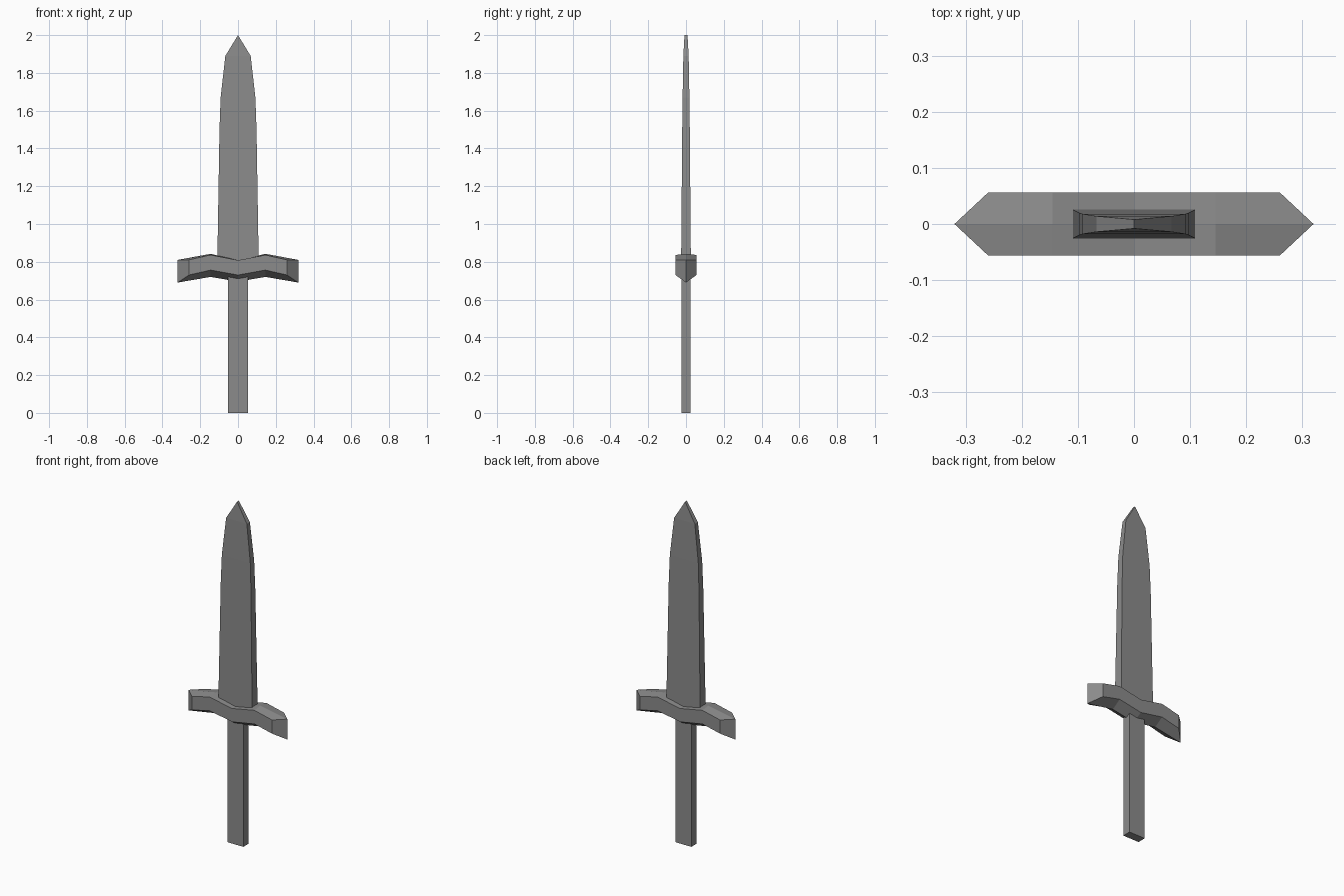
import bpy, bmesh

if "Cube" in bpy.data.objects:
    bpy.data.objects.remove(bpy.data.objects["Cube"])

grey = bpy.data.materials.new("dark_grey_metal")
grey.diffuse_color = (0.26, 0.26, 0.26, 1)
grey.use_nodes = True
grey.node_tree.nodes["Principled BSDF"].inputs["Base Color"].default_value = grey.diffuse_color


def loft(name, rings):
    """Skin a chain of equal-sized point rings, with capped ends."""
    bm = bmesh.new()
    loops = [[bm.verts.new(p) for p in r] for r in rings]
    n = len(loops[0])
    for a, b in zip(loops, loops[1:]):
        for i in range(n):
            j = (i + 1) % n
            bm.faces.new((a[i], a[j], b[j], b[i]))
    bm.faces.new(loops[0])
    bm.faces.new(loops[-1])
    bmesh.ops.remove_doubles(bm, verts=bm.verts, dist=1e-5)
    bmesh.ops.recalc_face_normals(bm, faces=bm.faces)
    mesh = bpy.data.meshes.new(name)
    bm.to_mesh(mesh)
    bm.free()
    mesh.materials.append(grey)
    obj = bpy.data.objects.new(name, mesh)
    bpy.context.collection.objects.link(obj)
    return obj


def rect(hx, hy, z):
    return [(-hx, -hy, z), (hx, -hy, z), (hx, hy, z), (-hx, hy, z)]


# Grip: plain rectangular bar
loft("grip", [rect(0.052, 0.025, 0), rect(0.052, 0.025, 0.74)])

# Blade: tapering bar ending in a short wedge point
loft("blade", [rect(hx, hy, z) for hx, hy, z in (
    (0.11, 0.026, 0.77), (0.098, 0.02, 1.5), (0.092, 0.018, 1.67),
    (0.067, 0.014, 1.89), (0, 0.008, 2.0))])

# Guard: wavy bar, keeled underneath, with pointed ends
# station: ridge x, side x, top ridge z, top side z, low side z, keel z
half = [(0.32, 0.26, 0.81, 0.81, 0.73, 0.69),
        (0.145, 0.145, 0.842, 0.836, 0.756, 0.72),
        (0, 0, 0.808, 0.808, 0.73, 0.695)]


def section(s, side):
    rx, sx, tr, ts, ls, kl = s
    rx, sx, w = rx * side, sx * side, 0.056
    return [(rx, 0, tr), (sx, -w, ts), (sx, -w, ls),
            (rx, 0, kl), (sx, w, ls), (sx, w, ts)]


guard = loft("guard", [section(s, -1) for s in half]
             + [section(s, 1) for s in half[-2::-1]])

# Split the folded end caps along the vertical ridge
bm = bmesh.new()
bm.from_mesh(guard.data)
for f in [f for f in bm.faces if len(f.verts) == 6]:
    ridge = [v for v in f.verts if abs(v.co.y) < 1e-4]
    bmesh.utils.face_split(f, ridge[0], ridge[1])
bm.normal_update()
bm.to_mesh(guard.data)
bm.free()
